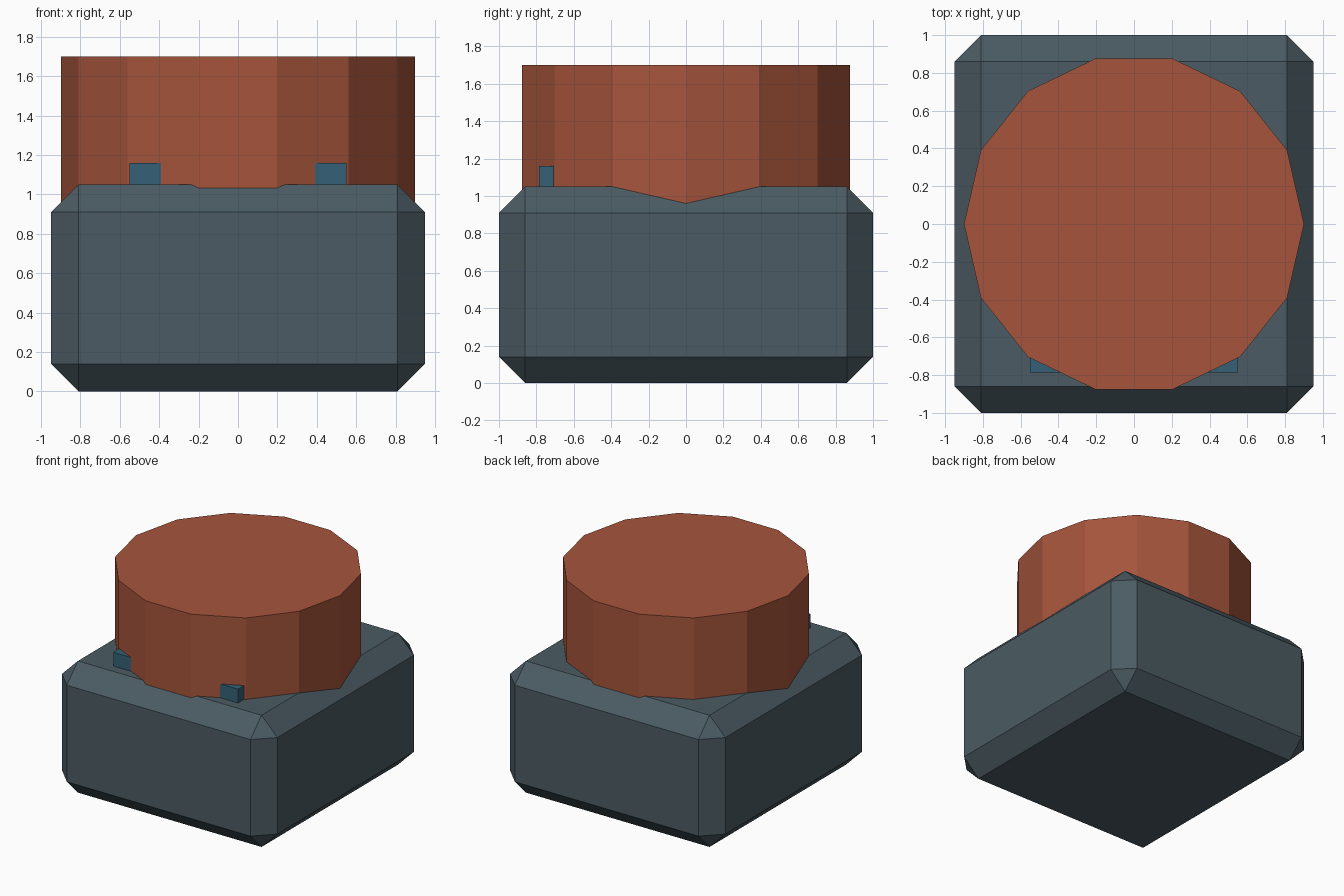
import bpy, bmesh
from math import pi
from mathutils import Matrix

if "Cube" in bpy.data.objects:
    bpy.data.objects.remove(bpy.data.objects["Cube"])


def material(name, rgb):
    m = bpy.data.materials.new(name)
    m.diffuse_color = (*rgb, 1.0)
    m.use_nodes = True
    m.node_tree.nodes["Principled BSDF"].inputs["Base Color"].default_value = m.diffuse_color
    return m


def add_object(name, bm, mat):
    mesh = bpy.data.meshes.new(name)
    bm.to_mesh(mesh)
    bm.free()
    mesh.materials.append(mat)
    ob = bpy.data.objects.new(name, mesh)
    bpy.context.collection.objects.link(ob)
    return ob


def box(name, lo, hi, mat, chamfer=0.0):
    bm = bmesh.new()
    size = [b - a for a, b in zip(lo, hi)]
    mid = [(a + b) / 2 for a, b in zip(lo, hi)]
    bmesh.ops.create_cube(bm, size=1, matrix=Matrix.Translation(mid) @ Matrix.Diagonal((*size, 1)))
    if chamfer:
        bmesh.ops.bevel(bm, geom=bm.edges[:], offset=chamfer, offset_type='OFFSET',
                        segments=1, affect='EDGES')
    return add_object(name, bm, mat)


slate = material("slate", (0.07, 0.105, 0.125))
rust = material("rust", (0.38, 0.09, 0.045))
teal = material("teal", (0.035, 0.12, 0.18))

# Chamfered base block
box("base_block", (-0.95, -1.0, 0.0), (0.95, 1.0, 1.05), slate, chamfer=0.14)

# Fourteen-sided drum, sunk slightly into the base, one corner facing front
bm = bmesh.new()
bottom, top = 0.95, 1.70
bmesh.ops.create_cone(bm, cap_ends=True, segments=14, radius1=0.9, radius2=0.9, depth=top - bottom,
                      matrix=Matrix.Translation((0, 0, (bottom + top) / 2)) @ Matrix.Rotation(pi / 2, 4, 'Z'))
bmesh.ops.recalc_face_normals(bm, faces=bm.faces[:])
add_object("drum", bm, rust)

# Pair of small blocks peeking out from the front of the drum, mirrored across x
block = box("front_blocks", (0.31, -0.785, 0.96), (0.55, -0.60, 1.16), teal)
block.modifiers.new("mirror", 'MIRROR').use_axis[0] = True
